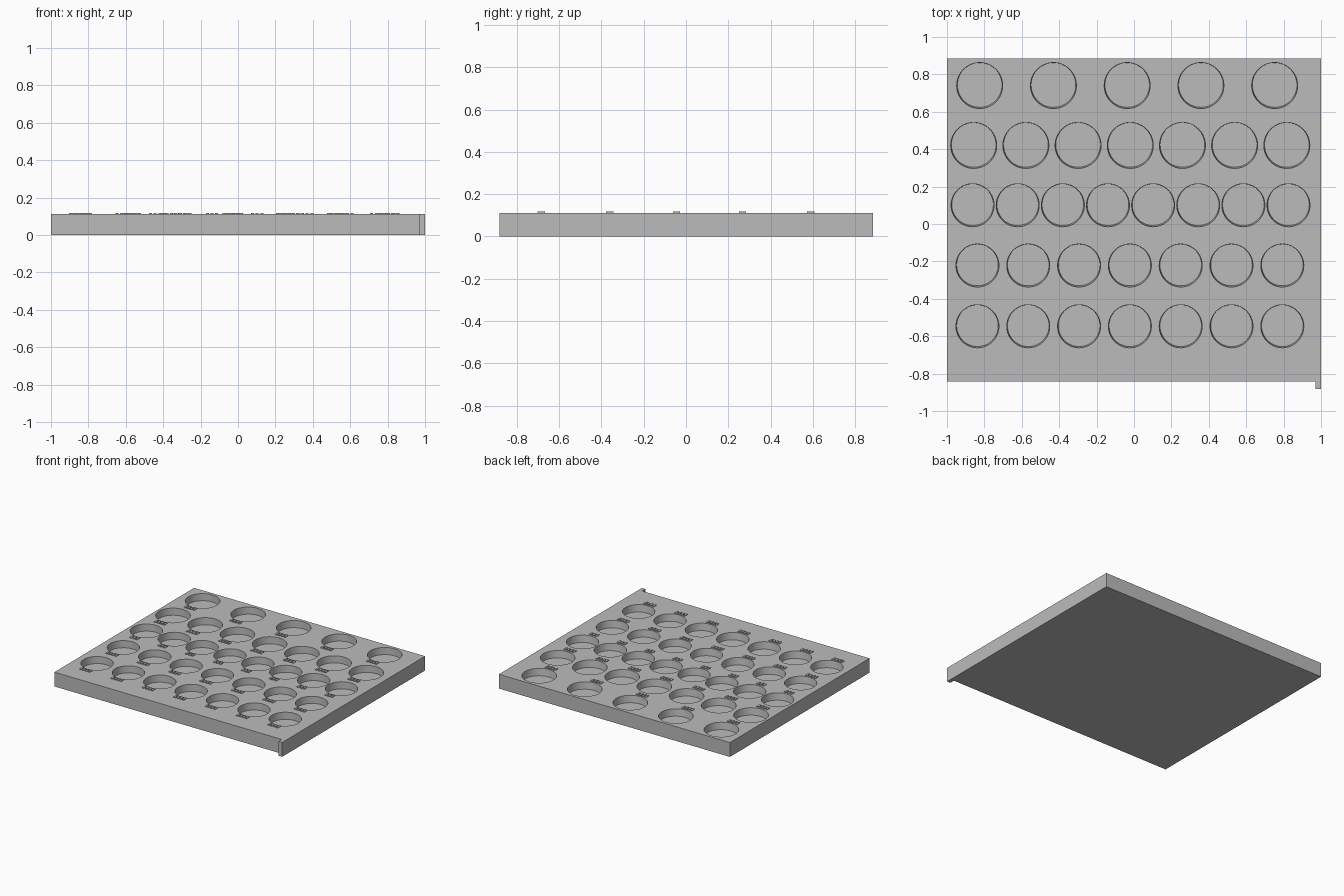
import bpy, bmesh
from mathutils import Matrix, Vector

cube = bpy.data.objects.get("Cube")
if cube:
    bpy.data.objects.remove(cube)

TOP = 0.112      # upper face of the tray
DEPTH = 0.055    # depth of the round pockets

grey = bpy.data.materials.new("plain grey")
grey.use_nodes = True
grey.diffuse_color = (0.5, 0.5, 0.5, 1)
grey.node_tree.nodes["Principled BSDF"].inputs["Base Color"].default_value = (0.5, 0.5, 0.5, 1)


def make_object(name, bm):
    mesh = bpy.data.meshes.new(name)
    bmesh.ops.recalc_face_normals(bm, faces=bm.faces[:])
    bm.to_mesh(mesh)
    bm.free()
    mesh.materials.append(grey)
    obj = bpy.data.objects.new(name, mesh)
    bpy.context.collection.objects.link(obj)
    return obj


def add_box(bm, x, y, z, w, d, h):
    bmesh.ops.create_cube(bm, size=1, matrix=Matrix.Translation((x, y, z)) @ Matrix.Diagonal((w, d, h, 1)))


# Rows of pockets: count, first x, last x, y, radius, marker y, marker bars
rows = [
    (5, -0.825, 0.752, 0.74, 0.123, 0.59, 4),
    (7, -0.857, 0.817, 0.42, 0.123, 0.267, 4),
    (8, -0.863, 0.826, 0.1, 0.115, -0.045, 3),
    (7, -0.837, 0.793, -0.222, 0.115, -0.36, 4),
    (7, -0.837, 0.793, -0.547, 0.115, -0.685, 4),
]

# Tray slab with the small corner tab, extruded from its outline
bm = bmesh.new()
outline = [(-1, -0.842), (0.97, -0.842), (0.97, -0.882), (1, -0.882), (1, 0.885), (-1, 0.885)]
base = bm.faces.new([bm.verts.new((x, y, 0)) for x, y in outline])
slab = bmesh.ops.extrude_face_region(bm, geom=[base])
top_verts = [v for v in slab["geom"] if isinstance(v, bmesh.types.BMVert)]
bmesh.ops.translate(bm, verts=top_verts, vec=(0, 0, TOP))
tray = make_object("tray", bm)

# Slightly tapered pocket cutters, and raised marker bars in front of each pocket
cut = bmesh.new()
marks = bmesh.new()
for count, first, last, y, radius, mark_y, bars in rows:
    for i in range(count):
        x = first + (last - first) * i / (count - 1)
        cone = bmesh.ops.create_cone(
            cut, cap_ends=True, segments=64, radius1=radius - 0.004, radius2=radius + 0.004,
            depth=DEPTH * 2, matrix=Matrix.Translation((x, y, TOP)))
        for v in cone["verts"]:
            v.co.y -= 0.003 * (v.co.z - TOP) / DEPTH
        for k in range(bars):
            add_box(marks, x + (k - (bars - 1) / 2) * 0.025, mark_y, TOP + 0.001, 0.016, 0.035, 0.008)
cutter = make_object("pocket_cutter", cut)
cutter.hide_render = True
make_object("pocket_markers", marks)

# Cut the pockets
mod = tray.modifiers.new("pockets", "BOOLEAN")
mod.operation = "DIFFERENCE"
mod.solver = "EXACT"
mod.object = cutter
bpy.ops.object.select_all(action="DESELECT")
bpy.context.view_layer.objects.active = tray
tray.select_set(True)
bpy.ops.object.modifier_apply(modifier=mod.name)
bpy.data.objects.remove(cutter)
bpy.ops.object.shade_smooth_by_angle()
